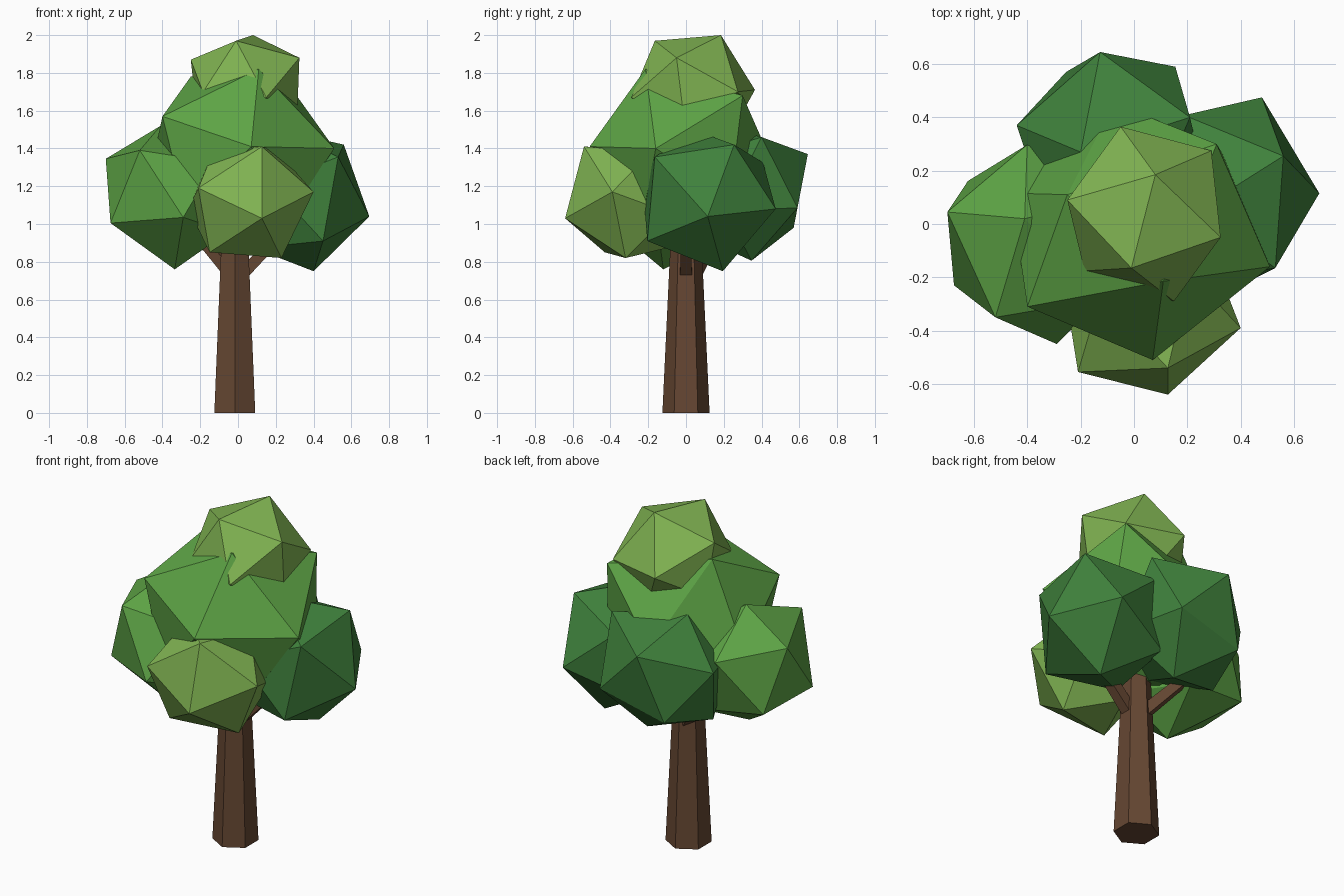
import bpy, bmesh
from mathutils import Vector, Matrix

if "Cube" in bpy.data.objects:
    bpy.data.objects.remove(bpy.data.objects["Cube"])


def material(name, rgb):
    m = bpy.data.materials.new(name)
    m.diffuse_color = (*rgb, 1)
    m.use_nodes = True
    m.node_tree.nodes["Principled BSDF"].inputs["Base Color"].default_value = m.diffuse_color
    return m


BARK = material("bark", (0.13, 0.062, 0.032))
LIGHT = material("light_leaf", (0.22, 0.46, 0.085))
MID = material("mid_leaf", (0.11, 0.37, 0.06))
DARK = material("dark_leaf", (0.05, 0.22, 0.045))


def finish(name, bm, mat):
    bmesh.ops.recalc_face_normals(bm, faces=bm.faces)
    mesh = bpy.data.meshes.new(name)
    bm.to_mesh(mesh)
    bm.free()
    mesh.materials.append(mat)
    bpy.context.collection.objects.link(bpy.data.objects.new(name, mesh))


def limb(name, start, end, r1, r2, sides, spin):
    """Tapered prism between two points."""
    start, end = Vector(start), Vector(end)
    axis = end - start
    bm = bmesh.new()
    bmesh.ops.create_cone(bm, cap_ends=True, segments=sides, radius1=r1,
                          radius2=r2, depth=axis.length)
    bm.transform(Matrix.Translation((start + end) / 2)
                 @ axis.to_track_quat('Z', 'Y').to_matrix().to_4x4()
                 @ Matrix.Rotation(spin, 4, 'Z'))
    finish(name, bm, BARK)


def frame(pole, side):
    """Axes with z along pole and x leaning towards side."""
    z = pole.normalized()
    x = (side - z * side.dot(z)).normalized()
    return Matrix((x, z.cross(x), z)).transposed()


def clump(name, mat, centre, radius, corners):
    """Icosphere aimed at the first corner, spun to the second, then each
    nearest vertex is pulled onto its corner for an irregular shape."""
    c = Vector(centre)
    corners = [Vector(p) for p in corners]
    bm = bmesh.new()
    bmesh.ops.create_icosphere(bm, subdivisions=1, radius=radius)
    top = max(bm.verts, key=lambda v: v.co.z)
    ring = top.link_edges[0].other_vert(top)
    rot = (frame(corners[0] - c, corners[1] - c)
           @ frame(top.co, ring.co).transposed())
    bm.transform(Matrix.Translation(c) @ rot.to_4x4())
    free = list(bm.verts)
    for p in corners:
        v = min(free, key=lambda u: (u.co - p).length)
        v.co = p
        free.remove(v)
    finish(name, bm, mat)


# Trunk and branches
limb("trunk", (-0.017, 0, 0), (-0.017, 0, 1.2), 0.125, 0.068, 6, 0)
limb("right_branch", (0, 0, 0.71), (0.3, 0, 1.02), 0.045, 0.035, 4, 0.785)
limb("left_branch", (0, 0.02, 0.70), (-0.27, 0.2, 1.02), 0.045, 0.035, 4, 0.785)

# Leaf clumps
clump("middle_leaves", MID, (0, -0.03, 1.36), 0.49,
      [(0.11, -0.215, 1.82), (-0.40, -0.31, 1.57), (0.07, -0.51, 1.41),
       (0.51, -0.16, 1.40), (0.31, 0.30, 1.68), (-0.25, 0.11, 1.78)])
clump("top_leaves", LIGHT, (0.045, 0.045, 1.72), 0.32,
      [(0.08, 0.185, 2.0), (-0.01, -0.165, 1.97), (-0.25, 0.09, 1.87),
       (0.325, -0.05, 1.88), (0.29, 0.275, 1.70), (-0.05, 0.365, 1.71),
       (0.15, -0.29, 1.67)])
clump("left_leaves", MID, (-0.37, -0.06, 1.15), 0.38,
      [(-0.52, -0.35, 1.39), (-0.70, 0.045, 1.345), (-0.675, -0.23, 1.005),
       (-0.29, -0.45, 1.035), (-0.41, 0.02, 1.52), (-0.335, -0.12, 0.76)])
clump("front_leaves", LIGHT, (0.05, -0.31, 1.12), 0.33,
      [(0.127, -0.64, 1.03), (0.40, -0.39, 1.17), (0.127, -0.54, 1.41),
       (-0.21, -0.555, 1.19), (-0.15, -0.43, 0.85), (0.23, -0.32, 0.82)])
clump("right_leaves", DARK, (0.32, 0.11, 1.13), 0.38,
      [(0.695, 0.115, 1.04), (0.53, -0.165, 1.355), (0.56, 0.255, 1.42),
       (0.48, 0.475, 1.08), (0.40, 0.195, 0.75), (0.45, -0.205, 0.91)])
clump("back_leaves", DARK, (-0.09, 0.31, 1.16), 0.37,
      [(-0.127, 0.645, 1.37), (0.155, 0.59, 1.085), (-0.255, 0.57, 0.98),
       (-0.44, 0.37, 1.25), (-0.20, 0.27, 1.50), (0.21, 0.40, 1.46)])
